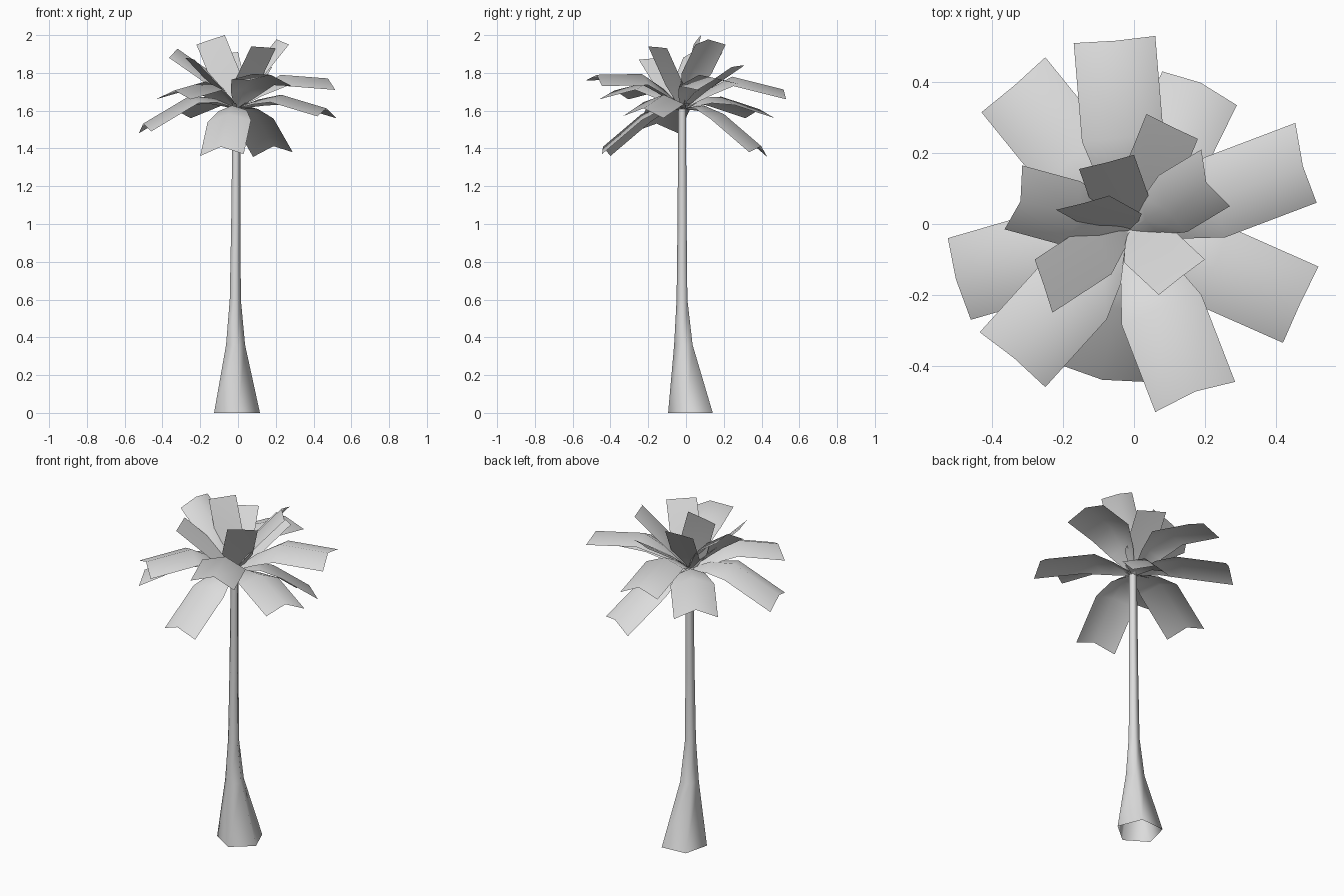
import bpy, math
from mathutils import Vector

if "Cube" in bpy.data.objects:
    bpy.data.objects.remove(bpy.data.objects["Cube"])

grey = bpy.data.materials.new("light grey")
grey.diffuse_color = (0.72, 0.72, 0.72, 1)
grey.use_nodes = True
grey.node_tree.nodes["Principled BSDF"].inputs["Base Color"].default_value = grey.diffuse_color


def make(name, verts, faces, angle):
    me = bpy.data.meshes.new(name)
    me.from_pydata(verts, [], faces)
    me.materials.append(grey)
    ob = bpy.data.objects.new(name, me)
    bpy.context.collection.objects.link(ob)
    bpy.ops.object.select_all(action='DESELECT')
    ob.select_set(True)
    bpy.context.view_layer.objects.active = ob
    bpy.ops.object.shade_smooth_by_angle(angle=math.radians(angle))
    return ob


# Trunk: five-sided flared tube, open below: (x, y, z, radius)
rings = [(-.008, .033, 0, .128), (-.014, -.010, .36, .053), (-.015, -.019, .6, .031),
         (-.012, -.019, 1.0, .026), (-.008, -.019, 1.61, .022)]
verts, faces = [], []
for x, y, z, r in rings:
    for k in range(5):
        a = math.radians(130 + 72 * k)
        verts.append((x + r * math.cos(a), y + r * math.sin(a), z))
for i in range(len(rings) - 1):
    for k in range(5):
        n = (k + 1) % 5
        faces.append((i * 5 + k, i * 5 + n, i * 5 + 5 + n, i * 5 + 5 + k))
faces.append(tuple(range(20, 25)))
make("trunk", verts, faces, 80)


# Frond: bent strip folded along its midrib, narrow at the crown.
# a, b are the tip corners; bends gives (fraction outwards, height, width)
def frond(name, a, b, bends, lift, pull=0):
    a, b = Vector(a), Vector(b)
    base, tip = Vector((-.01, -.015, 1.61)), (a + b) / 2
    side = (a - b) / 2
    path, widths = [base], [.08]
    for f, z, w in bends:
        p = base.lerp(tip, f)
        p.z = z
        path.append(p)
        widths.append(w)
    path.append(tip)
    widths.append(1)
    verts, faces = [], []
    last = len(path) - 1
    for i, (c, w) in enumerate(zip(path, widths)):
        along = (path[min(i + 1, last)] - path[max(i - 1, 0)]).normalized()
        up = along.cross(side).normalized()
        if up.z < 0:
            up = -up
        mid = c + up * lift * w
        if i == last:
            mid -= along * pull
        verts += [c - side * w, mid, c + side * w]
    for i in range(last):
        for k in (0, 1):
            p = i * 3 + k
            faces.append((p, p + 1, p + 4, p + 3))
    make(name, verts, faces, 50)


# Large fronds: tip corners, then height a quarter and half way out
large = [
    ((.52, -.12, 1.56), (.42, -.335, 1.57), 1.63, 1.64),
    ((.455, .285, 1.74), (.515, .06, 1.71), 1.69, 1.745),
    ((.29, .335, 1.38), (.08, .43, 1.355), 1.60, 1.545),
    ((.06, -.53, 1.76), (.285, -.445, 1.73), 1.69, 1.75),
    ((-.25, -.46, 1.66), (-.435, -.305, 1.66), 1.665, 1.71),
    ((-.2, -.4, 1.36), (.03, -.445, 1.37), 1.60, 1.545),
    ((-.525, -.04, 1.48), (-.46, -.27, 1.49), 1.64, 1.635),
    ((-.43, .315, 1.56), (-.25, .47, 1.56), 1.64, 1.63),
    ((-.17, .51, 1.67), (.06, .53, 1.66), 1.68, 1.735),
]
for a, b, z1, z2 in large:
    frond("large_frond", a, b, [(.25, z1, .65), (.48, z2, 1)], .045, .015)

# Rising folded fronds
rising = [
    ((-.315, .165, 1.91), (-.365, -.015, 1.88), 1.70, 1.78),
    ((.27, .05, 1.95), (.19, .21, 1.95), 1.71, 1.80),
]
for a, b, z1, z2 in rising:
    frond("rising_frond", a, b, [(.25, z1, .65), (.5, z2, 1)], .04)

# Small flat upright leaves at the heart of the crown: tip corners, middle height
small = [
    ((.035, .31, 1.84), (.18, .24, 1.83), 1.70),
    ((.2, -.1, 1.93), (.07, -.2, 1.94), 1.73),
    ((-.28, -.1, 1.88), (-.23, -.25, 1.87), 1.70),
    ((-.155, .155, 1.89), (0, .195, 1.91), 1.71),
    ((-.22, .04, 1.95), (-.07, .08, 2.0), 1.75),
]
for a, b, z in small:
    frond("heart_leaf", a, b, [(.12, 1.65, .5), (.32, z, 1)], .002)

# Short thin shoots around the crown
for k in range(6):
    a = math.radians(20 + 60 * k)
    d = Vector((math.cos(a), math.sin(a), 0))
    s = Vector((-d.y, d.x, 0)) * .012
    p = Vector((-.01, -.015, 1.6))
    q = p + d * .07 + Vector((0, 0, .04))
    make("shoot", [p - s, p + s, q + s, q - s], [(0, 1, 2, 3)], 30)
